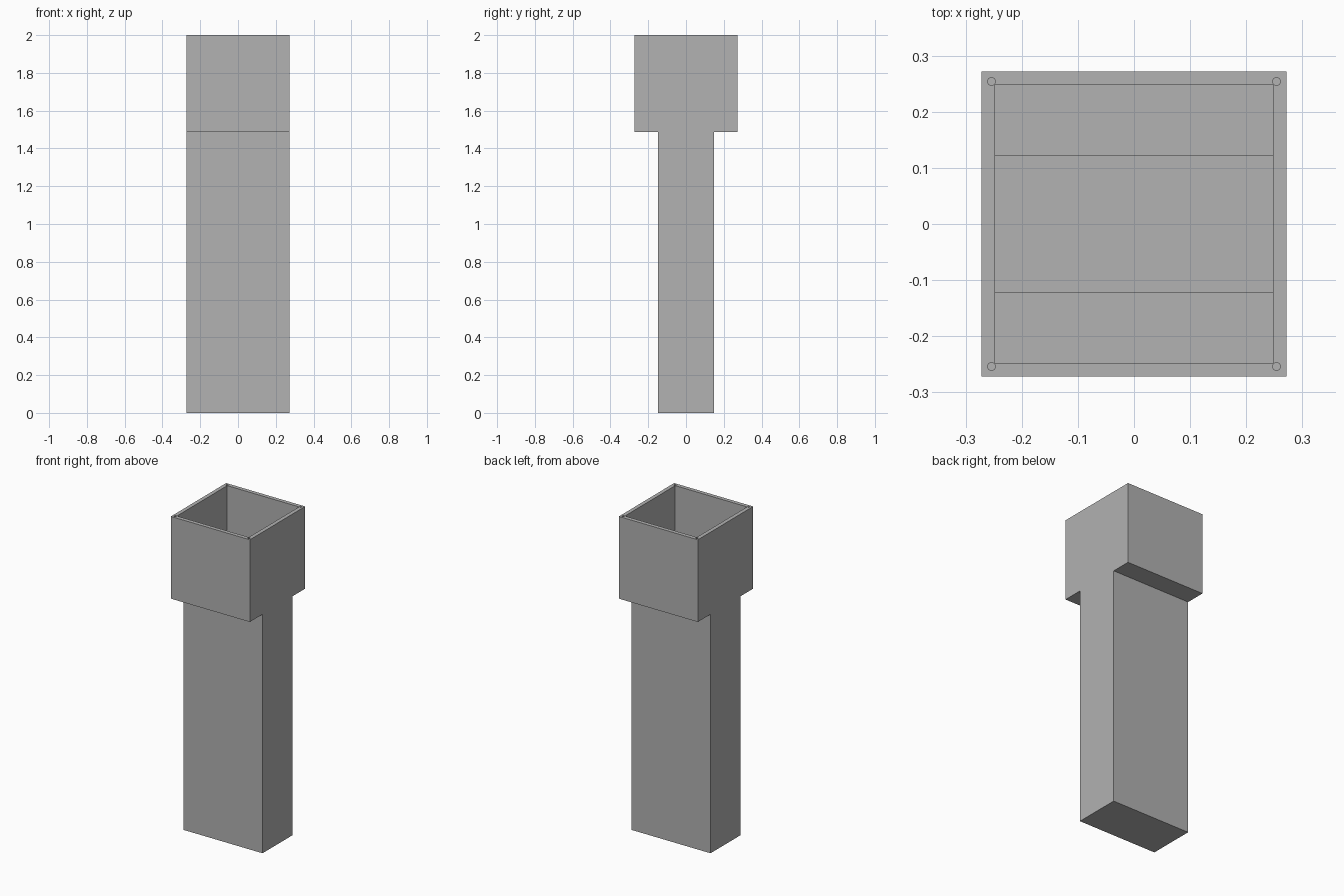
import bpy
import bmesh
from mathutils import Vector

cube = bpy.data.objects.get("Cube")
if cube:
    bpy.data.objects.remove(cube, do_unlink=True)

HALF = 0.272      # half width of the head
STEM = 0.147      # half depth of the stem
WALL = 0.0245     # wall thickness
SHELF = 1.488     # underside of the head
TOP = 2.0

grey = bpy.data.materials.new("plain_grey")
grey.use_nodes = True
colour = (0.445, 0.445, 0.445, 1)
grey.diffuse_color = colour
grey.node_tree.nodes["Principled BSDF"].inputs["Base Color"].default_value = colour


def add_object(name, bm):
    bmesh.ops.recalc_face_normals(bm, faces=bm.faces)
    mesh = bpy.data.meshes.new(name)
    bm.to_mesh(mesh)
    bm.free()
    mesh.materials.append(grey)
    obj = bpy.data.objects.new(name, mesh)
    bpy.context.collection.objects.link(obj)
    return obj


def tee_block(name, half_x, head_y, stem_y, base, shelf, top):
    """Extrude a T-shaped side profile across the width."""
    right = [(stem_y, base), (stem_y, shelf), (head_y, shelf), (head_y, top)]
    profile = right + [(-y, z) for y, z in reversed(right)]
    bm = bmesh.new()
    face = bm.faces.new([bm.verts.new((-half_x, y, z)) for y, z in profile])
    side = bmesh.ops.extrude_face_region(bm, geom=[face])["geom"]
    verts = [v for v in side if isinstance(v, bmesh.types.BMVert)]
    bmesh.ops.translate(bm, verts=verts, vec=Vector((2 * half_x, 0, 0)))
    return add_object(name, bm)


def cut(target, cutter):
    mod = target.modifiers.new(cutter.name, "BOOLEAN")
    mod.operation = "DIFFERENCE"
    mod.solver = "EXACT"
    mod.object = cutter
    cutter.hide_render = True
    bpy.context.view_layer.objects.active = target
    bpy.ops.object.modifier_apply(modifier=mod.name)
    bpy.data.objects.remove(cutter, do_unlink=True)


# Outer body: square head on a flat stem
body = tee_block("hollow_body", HALF, HALF, STEM, 0, SHELF, TOP)

# Open cavity following the same outline
cut(body, tee_block("cavity", HALF - WALL, HALF - WALL, STEM - WALL,
                    WALL, SHELF + WALL, TOP + 0.1))

# Small screw holes in the rim corners
for sx in (-1, 1):
    for sy in (-1, 1):
        bm = bmesh.new()
        bmesh.ops.create_cone(bm, cap_ends=True, segments=24,
                              radius1=0.007, radius2=0.007, depth=0.2)
        bmesh.ops.translate(bm, verts=bm.verts,
                            vec=Vector((sx * 0.254, sy * 0.254, TOP)))
        cut(body, add_object("screw_hole", bm))
